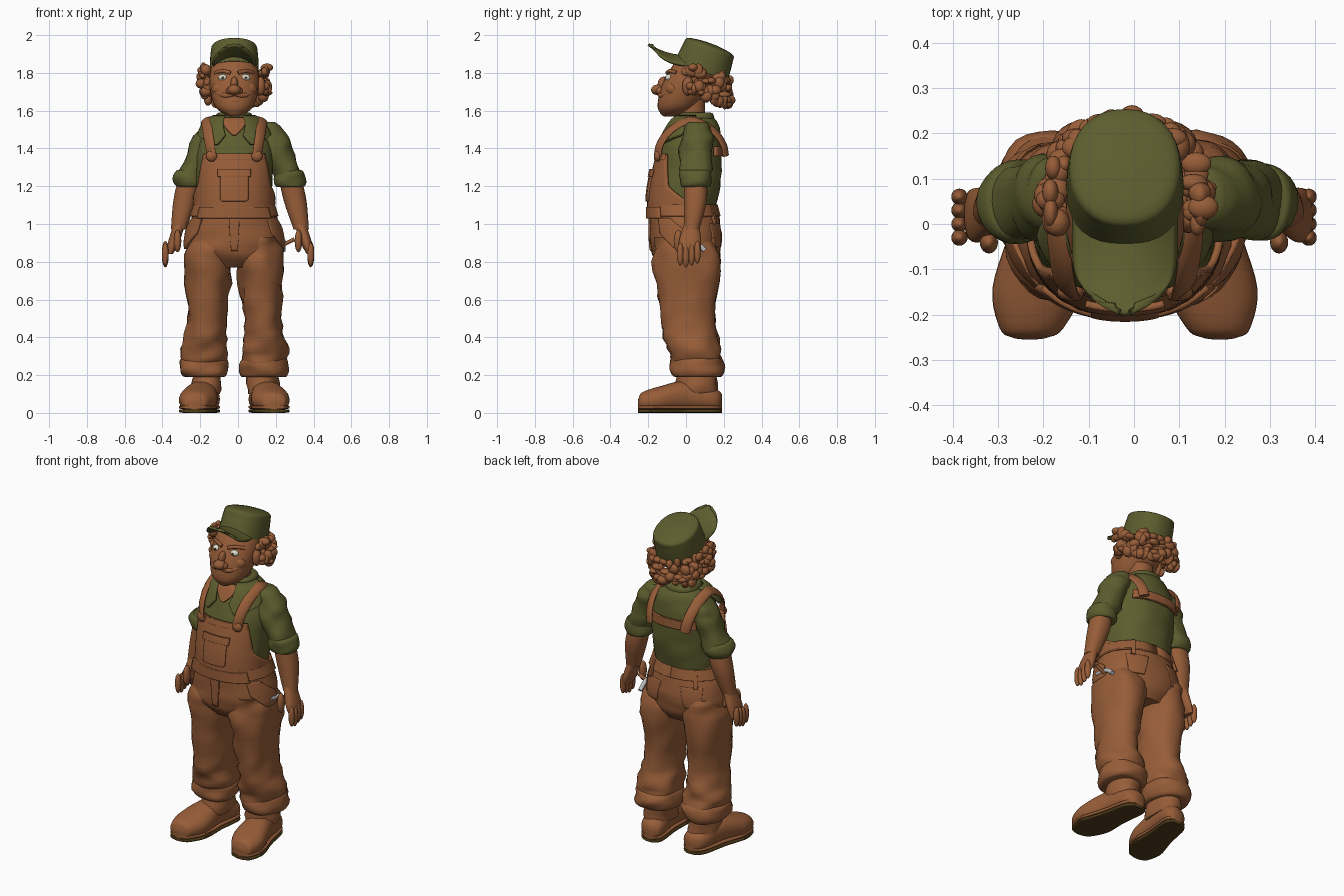
import bpy, bmesh, math, random
from mathutils import Vector, noise

if "Cube" in bpy.data.objects:
    bpy.data.objects.remove(bpy.data.objects["Cube"])
random.seed(4)
MID = -.02  # body centre line
SIDES = ((1, "left"), (-1, "right"))


def material(name, red, green, blue):
    mat = bpy.data.materials.new(name)
    mat.use_nodes = True
    mat.diffuse_color = (red, green, blue, 1)
    mat.node_tree.nodes["Principled BSDF"].inputs["Base Color"].default_value = mat.diffuse_color
    return mat


BROWN = material("warm brown", .31, .11, .04)
GREEN = material("olive green", .11, .11, .028)
DARK = material("dark sole brown", .08, .045, .01)
WHITE = material("eye white", .7, .7, .6)
STEEL = material("steel grey", .5, .5, .5)


def finish(name, bm, mat):
    bmesh.ops.recalc_face_normals(bm, faces=bm.faces)
    mesh = bpy.data.meshes.new(name)
    bm.to_mesh(mesh)
    bm.free()
    mesh.polygons.foreach_set("use_smooth", [True] * len(mesh.polygons))
    mesh.set_sharp_from_angle(angle=.8)
    mesh.materials.append(mat)
    ob = bpy.data.objects.new(name, mesh)
    bpy.context.collection.objects.link(ob)
    return ob


def smooth(rows, sub):
    """Catmull-Rom interpolation between rows of numbers."""
    out = []
    for i in range(len(rows) - 1):
        a, b, c, d = rows[max(i - 1, 0)], rows[i], rows[i + 1], rows[min(i + 2, len(rows) - 1)]
        for step in range(sub):
            t = step / sub
            out.append([q + t / 2 * (r - p + t * (2 * p - 5 * q + 4 * r - s + t * (3 * (q - r) + s - p)))
                        for p, q, r, s in zip(a, b, c, d)])
    return out + [list(rows[-1])]


def power(value, exponent):
    return math.copysign(abs(value) ** (2 / exponent), value)


def skin_loops(bm, loops):
    for p, q in zip(loops, loops[1:]):
        for k in range(len(p)):
            bm.faces.new((p[k], p[k - 1], q[k - 1], q[k]))
    bm.faces.new(loops[0])
    bm.faces.new(loops[-1])


def loft(name, rings, mat, xs=(0, 0), side=1, mid=MID, along="z", square=2.2, sub=5, folds=0, floor=0):
    """Closed skin through rings (y, z, x radius, other radius); x runs from xs[0] to xs[1]."""
    bm = bmesh.new()
    loops = []
    axis = 1 if along == "z" else 0
    first, last = rings[0][axis], rings[-1][axis]
    for ring in smooth(rings, sub):
        y, z, wide, deep = ring
        x = mid + side * (xs[0] + (xs[1] - xs[0]) * (ring[axis] - first) / (last - first))
        loop = []
        for k in range(32):
            turn = math.tau * k / 32
            a, b = wide * power(math.cos(turn), square), deep * power(math.sin(turn), square)
            p = Vector((x + a, y + b, z) if along == "z" else (x + a, y, z + b))
            if folds:
                bump = noise.noise(Vector((p.x, p.y, p.z * 2)) * 9)
                p += Vector((a, b, 0)).normalized() * folds * bump
            p.z = max(p.z, floor)
            loop.append(bm.verts.new(p))
        loops.append(loop)
    skin_loops(bm, loops)
    return finish(name, bm, mat)


def roll(name, y, z, wide, deep, height, mat, x=0, **options):
    """Rolled cloth band with a rounded edge."""
    rings = []
    for k in range(9):
        turn = math.pi * k / 8
        bulge = .02 * math.sin(turn)
        rings.append((y, z + height * math.cos(turn), wide + bulge, deep + bulge))
    return loft(name, rings, mat, xs=(x, x), sub=1, **options)


def sheet(name, shape, mat, thick):
    """Solid sheet from shape(u, v) with u in -1..1 and v in 0..1."""
    n = 18
    bm = bmesh.new()
    grid = [[bm.verts.new(shape(2 * i / n - 1, j / n)) for i in range(n + 1)] for j in range(n + 1)]
    for low, high in zip(grid, grid[1:]):
        for i in range(n):
            bm.faces.new((low[i], low[i + 1], high[i + 1], high[i]))
    mod = finish(name, bm, mat).modifiers.new("thickness", "SOLIDIFY")
    mod.thickness, mod.offset = thick, 0


def patch(name, rings, rows, centre=(0, 0), lift=.01, thick=.016, mat=BROWN):
    """Sheet lying on a loft: rows (height, half angle) about a centre angle, which is 0 in front."""
    fine = smooth(rings, 5)

    def shape(u, v):
        spot = v * (len(rows) - 1)
        i = min(int(spot), len(rows) - 2)
        z, half = [p + (q - p) * (spot - i) for p, q in zip(rows[i], rows[i + 1])]
        angle = centre[0] + (centre[1] - centre[0]) * v + half * u
        for upper, lower in zip(fine, fine[1:]):
            if lower[1] <= z <= upper[1]:
                break
        t = (upper[1] - z) / (upper[1] - lower[1])
        y, _, wide, deep = [p + (q - p) * t for p, q in zip(upper, lower)]
        return Vector((MID + (wide + lift) * power(math.sin(angle), 2.2),
                       y - (deep + lift) * power(math.cos(angle), 2.2), z))
    sheet(name, shape, mat, thick)


def blob(name, spots, mat=BROWN):
    """One object of ellipsoids (centre, radii)."""
    bm = bmesh.new()
    for centre, radii in spots:
        for v in bmesh.ops.create_icosphere(bm, subdivisions=3, radius=1)["verts"]:
            v.co = [p * q + c for p, q, c in zip(v.co, radii, centre)]
    return finish(name, bm, mat)


def tube(name, points, radius, mat=BROWN, flat=1):
    """Swept tube; flat below 1 thins it towards the chest, as for a strap."""
    path = [Vector(p) for p in smooth(points, 4)]
    bm = bmesh.new()
    loops = []
    for i, p in enumerate(path):
        way = (path[min(i + 1, len(path) - 1)] - path[max(i - 1, 0)]).normalized()
        across = way.cross(p - Vector((MID, 0, 1.3))).normalized()
        out = across.cross(way) * flat
        turns = [math.tau * k / 12 for k in range(12)]
        loops.append([bm.verts.new(p + radius * (across * math.cos(t) + out * math.sin(t))) for t in turns])
    skin_loops(bm, loops)
    return finish(name, bm, mat)


# Shirt, neck and collar
torso = [(.05, 1.57, .08, .08), (.05, 1.53, .14, .12), (.03, 1.4, .2, .16), (0, 1.2, .2, .18), (-.02, 1.05, .2, .17)]
loft("shirt", torso, GREEN, folds=.01)
loft("neck", [(.03, 1.66, .07, .07), (.03, 1.5, .07, .07)], BROWN)
roll("collar_band", .05, 1.56, .08, .08, .03, GREEN)
patch("open_neck", torso, [(1.56, .5), (1.47, .03)], lift=.02, thick=.01)

# Overalls: seat, bib, pockets and belt
pelvis = [(-.02, 1.12, .2, .17), (0, .95, .25, .19), (0, .85, .245, .18), (.01, .77, .15, .13)]
loft("trouser_seat", pelvis, BROWN, folds=.01)
patch("bib", torso, [(1.37, .8), (1.2, 1.1), (1.13, 1.6), (1.07, 2.2)])
patch("bib_hem", torso, [(1.37, .8), (1.34, .8)], lift=.015)
patch("bib_pocket", torso, [(1.26, .3), (1.13, .3), (1.12, .25)], lift=.02)
patch("bib_pocket_flap", torso, [(1.29, .35), (1.25, .35)], lift=.025)
patch("waistband", pelvis, [(1.1, math.pi), (1.04, math.pi)], lift=.005)
patch("front_belt", pelvis, [(1.09, .9), (1.03, .9)], lift=.014)
patch("fly", pelvis, [(1.03, .1), (.86, .05)], lift=0)
patch("back_cross_strap", torso, [(1.41, .8), (1.36, .8)], centre=(math.pi, math.pi))

foot = [(.19, .06, .03, .04), (.15, .07, .07, .06), (0, .09, .08, .08), (-.14, .07, .1, .07),
        (-.23, .06, .07, .05), (-.25, .05, .04, .03), (-.255, .05, .01, .01)]
for s, tag in SIDES:
    # Straps arch over the shoulder from bib to cross strap
    arch = []
    for k in range(13):
        turn = math.pi * k / 12
        rise = math.sin(turn)
        arch.append((MID + s * (.12 + .03 * rise), .03 - .18 * power(math.cos(turn), 1.5), 1.36 + .19 * rise))
    tube(tag + "_strap", arch, .03, flat=.4)
    blob(tag + "_buckle", [((MID + s * .12, -.15, 1.36), (.03, .02, .03))])
    patch(tag + "_collar", torso, [(1.57, .6), (1.47, .5), (1.42, .03)], (s, s * .4), lift=.025, mat=GREEN)
    patch(tag + "_hip_pocket", pelvis, [(1.03, .2), (.95, .4), (.87, .2)], (s, s * 1.5), lift=.004)
    patch(tag + "_back_pocket", pelvis, [(1, .3), (.88, .2)], (s * 2.6, s * 2.6), lift=-.004)
    patch(tag + "_belt_loop", pelvis, [(1.1, .05), (1, .05)], (s * 2.5, s * 2.5), lift=.01)

    # Trouser leg with rolled cuff
    leg = [(0, .93, .11, .16), (.005, .8, .125, .175), (.01, .5, .1, .14), (.04, .34, .12, .14), (.06, .25, .11, .13)]
    loft(tag + "_leg", leg, BROWN, (.13, .16), s, folds=.025)
    roll(tag + "_trouser_cuff", .06, .24, .11, .12, .05, BROWN, .16, side=s, folds=.02)

    # Boot on a dark sole
    splay = (.14, .21)
    loft(tag + "_boot", foot, BROWN, splay, s, along="y", floor=.02)
    loft(tag + "_boot_shaft", [(.06, .25, .08, .1), (.05, .1, .08, .12)], BROWN, (.15, .15), s, folds=.02)
    for part, height, mat in (("welt", .03, BROWN), ("sole", .01, DARK)):
        slab = [(y, height, wide, .01) for y, z, wide, tall in foot]
        loft(f"{tag}_boot_{part}", slab, mat, splay, s, along="y", square=5)

    # Sleeve, forearm and hand
    arm = {"side": s, "mid": .01}
    sleeve = [(.06, 1.54, .04, .05), (.06, 1.5, .06, .08), (.06, 1.4, .08, .09), (.05, 1.23, .07, .08)]
    loft(tag + "_sleeve", sleeve, GREEN, (.14, .265), folds=.025, **arm)
    roll(tag + "_sleeve_cuff", .05, 1.24, .063, .068, .045, GREEN, .265, folds=.015, **arm)
    forearm = [(.05, 1.25, .06, .06), (.05, 1.12, .06, .06), (.03, .97, .04, .04)]
    loft(tag + "_forearm", forearm, BROWN, (.265, .325), **arm)
    palm = [(.03, 1, .03, .04), (.02, .9, .03, .06), (.02, .84, .015, .055)]
    loft(tag + "_palm", palm, BROWN, (.32, .37), **arm)
    fingers = [((s * .385, .03 * k - .03, .83 + .01 * abs(k - 1)), (.018, .018, .06)) for k in range(4)]
    blob(tag + "_fingers", fingers)
    blob(tag + "_thumb", [((s * .32, -.04, .91), (.02, .025, .06))])

# Small hammer hanging at the left hip
tube("hammer_handle", [(.2, .03, .87), (.3, .03, .92)], .01)
tube("hammer_head", [(.24, -.03, .91), (.24, .05, .9), (.24, .1, .86)], .013, STEEL)

# Head and face
head = [(.06, 1.92, .06, .06), (.05, 1.84, .12, .12), (0, 1.73, .13, .13), (-.05, 1.62, .1, .1), (-.08, 1.57, .03, .04)]
loft("head", head, BROWN)
blob("nose", [((MID, -.15, 1.71), (.035, .035, .028)), ((MID, -.12, 1.74), (.02, .03, .04))])
blob("nostrils", [((MID + s * .025, -.14, 1.705), (.02, .02, .02)) for s, tag in SIDES])
blob("chin", [((MID, -.11, 1.6), (.05, .03, .03))])
blob("lower_lip", [((MID, -.13, 1.65), (.04, .02, .01))])
for s, tag in SIDES:
    tube(tag + "_moustache", [(MID, -.14, 1.69), (MID + s * .05, -.13, 1.68), (MID + s * .1, -.08, 1.7)], .013)
    tube(tag + "_eyebrow", [(MID + s * .02, -.1, 1.8), (MID + s * .06, -.085, 1.81), (MID + s * .1, -.05, 1.8)], .01)
    blob(tag + "_cheek", [((MID + s * .07, -.07, 1.715), (.05, .04, .04))])
    blob(tag + "_eye", [((MID + s * .06, -.09, 1.775), (.025, .02, .018))], WHITE)
    blob(tag + "_iris", [((MID + s * .06, -.11, 1.775), (.007, .004, .007))], DARK)
    blob(tag + "_ear", [((MID + s * .14, .01, 1.73), (.025, .03, .05))])

# Curly hair round the sides and back, lower behind
curls = []
for k in range(110):
    turn = random.uniform(-.4, math.pi + .4)
    spread = random.uniform(.15, .175)
    z = random.uniform(1.69, 1.83) - .06 * max(math.sin(turn), 0)
    place = (MID + spread * math.cos(turn), .06 + spread * math.sin(turn), z)
    curls.append((place, [random.uniform(.015, .035) for axis in "xyz"]))
blob("curly_hair", curls)

# Cap: tilted crown and arched visor
crown = loft("cap_crown", [(0, 0, .13, .15), (0, .1, .125, .14), (0, .14, .11, .125), (0, .155, .03, .03)], GREEN, mid=0)
crown.location = (MID, .08, 1.81)
crown.rotation_euler.x = -.36


def visor(u, v):
    x = u * math.sqrt(1.05 - v ** 6)
    return Vector((MID + .11 * x, -.02 - .18 * v + .05 * u * u * (1 - v / 2), 1.89 + .06 * v * v - .05 * x * x))


sheet("cap_visor", visor, GREEN, .014)
